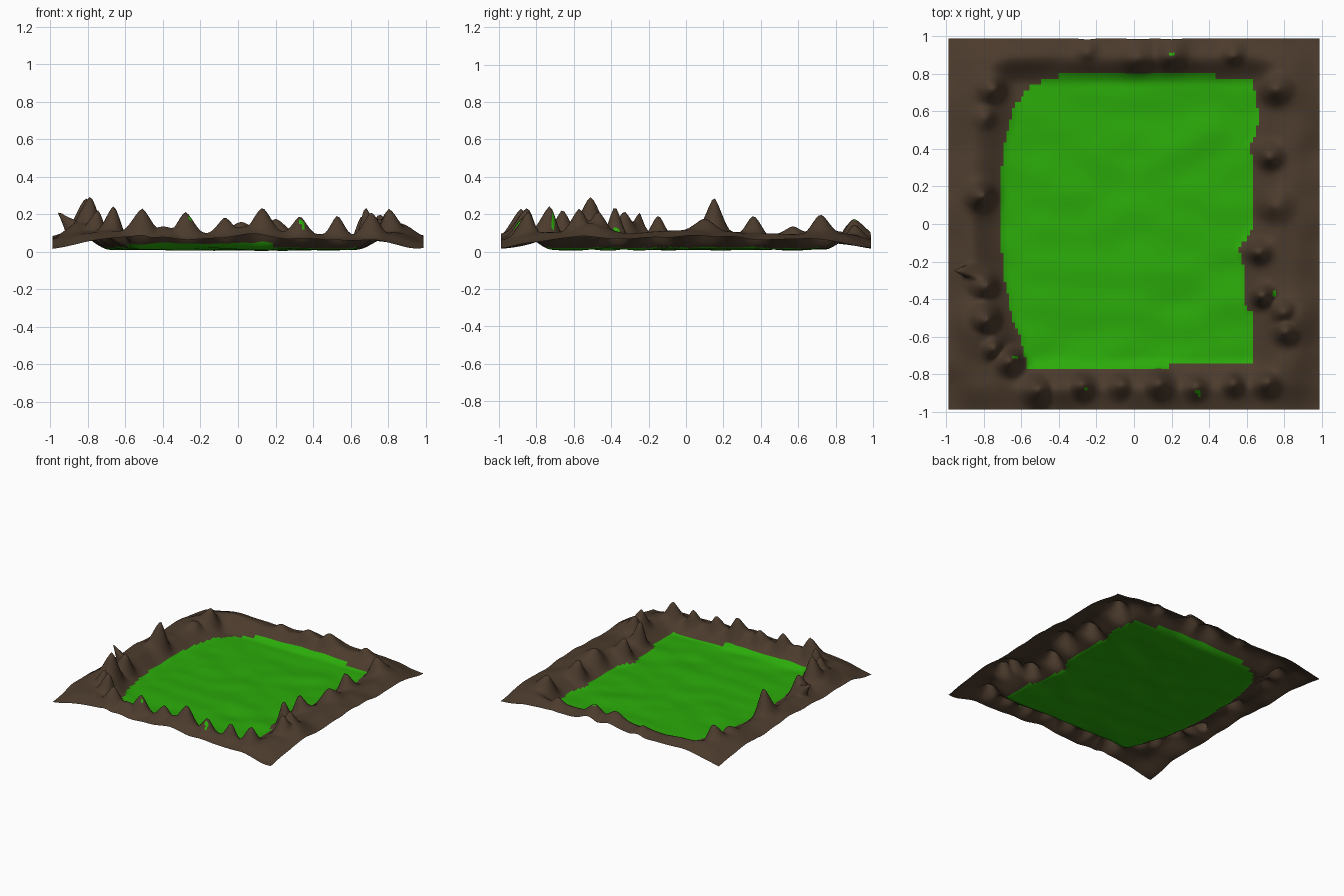
import bpy, bmesh, math
from mathutils import Vector, noise

if "Cube" in bpy.data.objects:
    bpy.data.objects.remove(bpy.data.objects["Cube"])

N = 128            # fine mesh cells per side
HALF = 0.99


def material(name, rgb):
    m = bpy.data.materials.new(name)
    m.diffuse_color = (*rgb, 1)
    m.use_nodes = True
    m.node_tree.nodes["Principled BSDF"].inputs["Base Color"].default_value = m.diffuse_color
    return m


def smooth(t):
    t = max(0.0, min(1.0, t))
    return t * t * (3 - 2 * t)


def lerp_table(table, t):
    # Piecewise linear curve through (position, value) pairs
    if t <= table[0][0]:
        return table[0][1]
    for (a, va), (b, vb) in zip(table, table[1:]):
        if t <= b:
            return va + (vb - va) * (t - a) / (b - a)
    return table[-1][1]


# Left and right grass borders along y
LEFT = [(-.76, -.57), (-.60, -.61), (-.50, -.65), (-.30, -.69), (0, -.72),
        (.40, -.70), (.60, -.65), (.70, -.59), (.75, -.52), (.79, -.40)]
RIGHT = [(-.73, .63), (-.48, .63), (-.42, .59), (-.20, .58), (-.14, .56),
         (-.06, .61), (.02, .64), (.35, .63), (.41, .61), (.46, .65),
         (.60, .67), (.66, .645), (.79, .635)]

# Crag summits: x, y, summit height, radius
PEAKS = [
    (-.80, -.51, .30, .085), (-.66, -.74, .25, .07), (-.76, -.66, .23, .06),
    (-.80, -.33, .22, .07), (-.82, .15, .295, .07), (-.80, .57, .14, .06),
    (-.76, .72, .20, .07), (-.51, -.90, .235, .08), (-.28, -.87, .22, .07),
    (-.07, -.87, .19, .065), (.13, -.86, .24, .075), (.33, -.88, .195, .06),
    (.53, -.86, .20, .055), (.71, -.86, .22, .065), (.82, -.57, .235, .07),
    (.81, -.47, .225, .07), (.69, -.38, .25, .055), (.67, -.15, .20, .06),
    (.76, .10, .18, .09), (.73, .36, .20, .065), (.76, .72, .205, .08),
    (.53, .92, .15, .06), (.20, .92, .18, .08), (.02, .91, .165, .09),
    (-.25, .94, .13, .06),
    # Broad shoulders beneath the crags
    (-.83, -.55, .17, .15), (.86, -.50, .16, .13), (-.40, -.88, .14, .12),
    (.04, -.87, .14, .12),
]

# Small grass tufts on the crag sides: x, y, radius
TUFTS = [(.345, -.91, .016), (-.25, -.885, .010), (-.635, -.72, .012),
         (.75, -.375, .012), (.20, .92, .014)]


def rim_height(x, y):
    # Flat basin rising to a rounded ridge, falling to the edge and corners
    cy = max(-.6, min(.6, y))
    dx = max(lerp_table(LEFT, cy) - x, x - lerp_table(RIGHT, cy))
    dx = (dx + .04) / .21
    dy = (y - .74) / .17 if y > 0 else (-.71 - y) / .19
    rise = smooth(math.hypot(max(dx, 0), max(dy, 0)))
    floor = .025 + .011 * noise.noise(Vector((x * 4, y * 6, 3)))
    ox, oy = smooth((abs(x) - .84) / .17), smooth((abs(y) - .84) / .17)
    corner = smooth((abs(x) - .55) / .44) * smooth((abs(y) - .55) / .44)
    lump = .012 * noise.noise(Vector((x * 6, y * 6, 8)))
    wave = .010 * math.sin(7 * x + 1) + .010 * math.sin(7 * y + 1.5)
    ridge = .110 + wave + lump - .034 * (ox + oy - ox * oy) - .060 * corner ** 1.5
    return floor + (ridge - floor) * rise


def surface(x, y):
    z = rim_height(x, y)
    base, sx, sy = z, 0, 0
    for px, py, top, r in PEAKS:
        d = math.hypot(x - px, y - py) / r
        if d < 2.2:
            f = .6 * math.exp(-d * d * 1.3) + .4 * max(0, 1 - d / 1.3) ** 1.3
            z = max(z, base + (top + .008 - rim_height(px, py)) * f)
            # Summits lean a little towards the basin
            if r < .1:
                sx -= .018 * f * (px if abs(px) > abs(py) else 0)
                sy -= .018 * f * (py if abs(py) >= abs(px) else 0)
    # Sharp leaning spike on the left rim
    d = math.hypot((x + .86) / .06, (y + .25) / .045)
    if d < 1:
        f = (1 - d) ** 1.2
        z += .11 * f
        sx -= .11 * f
    return Vector((x + sx, y + sy, z))


def is_grass(x, y):
    if any(math.hypot(x - a, y - b) < r for a, b, r in TUFTS):
        return True
    # Sampled on coarse cells so that the border is stepped
    c = 2 * HALF / 64
    y = (math.floor(y / c) + .5) * c
    xc = (math.floor(x / c) + .5) * c
    bottom = -.775 if xc < .2 else -.735
    if -.1 < xc < .12:
        bottom = -.765
    top = .80 if -.40 < xc < .43 else .765
    return lerp_table(LEFT, y) < x < lerp_table(RIGHT, y) and bottom < y < top


# Terrain sheet
bm = bmesh.new()
bmesh.ops.create_grid(bm, x_segments=N, y_segments=N, size=HALF)
for f in bm.faces:
    c = f.calc_center_median()
    f.material_index = 1 if is_grass(c.x, c.y) else 0
    f.smooth = True
for v in bm.verts:
    v.co = surface(v.co.x, v.co.y)
low = min(v.co.z for v in bm.verts)
for v in bm.verts:
    v.co.z -= low - .005
mesh = bpy.data.meshes.new("terrain")
bm.to_mesh(mesh)
bm.free()
mesh.materials.append(material("brown_rock", (.072, .044, .026)))
mesh.materials.append(material("green_grass", (.024, .41, .003)))
terrain = bpy.data.objects.new("terrain", mesh)
bpy.context.collection.objects.link(terrain)
